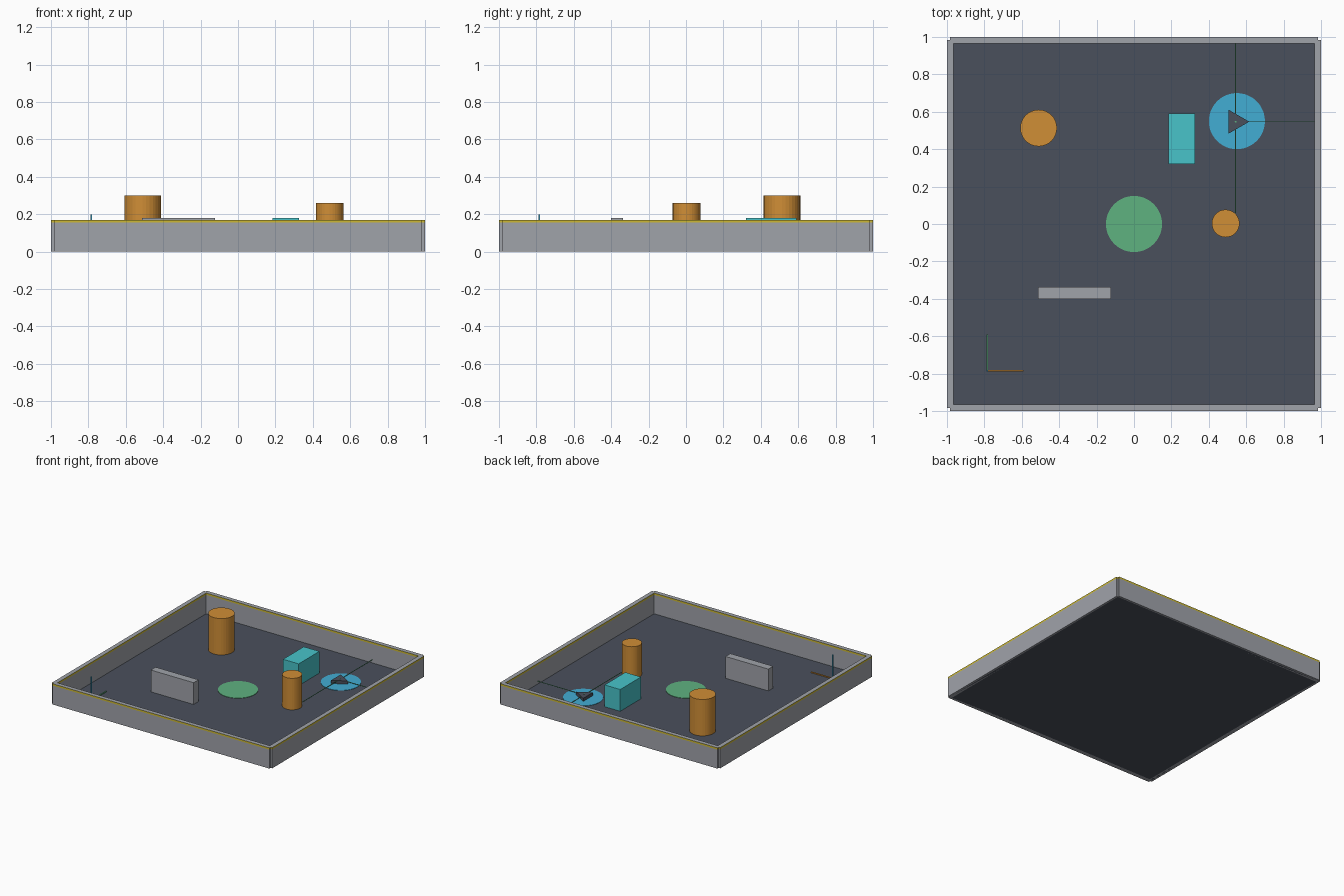
import bpy, bmesh
from math import radians
from mathutils import Matrix, Vector

default = bpy.data.objects.get("Cube")
if default:
    bpy.data.objects.remove(default, do_unlink=True)


def material(name, rgb):
    """Flat colour from 0-255 display values."""
    lin = [((c / 255 + 0.055) / 1.055) ** 2.4 for c in rgb]
    m = bpy.data.materials.new(name)
    m.use_nodes = True
    m.diffuse_color = (*lin, 1)
    m.node_tree.nodes["Principled BSDF"].inputs["Base Color"].default_value = (*lin, 1)
    return m


charcoal = material("charcoal", (74, 80, 92))
grey = material("grey", (160, 163, 170))
yellow = material("yellow", (205, 185, 52))
orange = material("orange", (208, 142, 54))
teal = material("teal", (72, 196, 202))
blue = material("blue", (66, 173, 211))
green = material("green", (95, 178, 128))


def finish(name, bm, *mats):
    mesh = bpy.data.meshes.new(name)
    bm.to_mesh(mesh)
    bm.free()
    for m in mats:
        mesh.materials.append(m)
    ob = bpy.data.objects.new(name, mesh)
    bpy.context.collection.objects.link(ob)
    return ob


def box_mesh(lo, hi):
    lo, hi = Vector(lo), Vector(hi)
    bm = bmesh.new()
    bmesh.ops.create_cube(bm, size=1, matrix=Matrix.Translation((lo + hi) / 2)
                          @ Matrix.Diagonal((*(hi - lo), 1)))
    return bm


def box(name, lo, hi, mat):
    return finish(name, box_mesh(lo, hi), mat)


def cylinder(name, x, y, radius, z0, z1, mat, sides=32):
    bm = bmesh.new()
    bmesh.ops.create_cone(bm, cap_ends=True, segments=sides, radius1=radius,
                          radius2=radius, depth=z1 - z0,
                          matrix=Matrix.Translation((x, y, (z0 + z1) / 2)))
    return finish(name, bm, mat)


# Floor sheet
bm = bmesh.new()
bmesh.ops.create_grid(bm, x_segments=1, y_segments=1, size=0.985)
finish("floor", bm, charcoal)

# Perimeter walls with a yellow band along the upper edge of their sides
WALL_TOP, BAND = 0.17, 0.155


def wall(name, lo, hi):
    bm = box_mesh((*lo, 0), (*hi, WALL_TOP))
    bmesh.ops.bisect_plane(bm, geom=bm.verts[:] + bm.edges[:] + bm.faces[:],
                           plane_co=(0, 0, BAND), plane_no=(0, 0, 1))
    bm.normal_update()
    for f in bm.faces:
        f.material_index = int(f.calc_center_median().z > BAND and abs(f.normal.z) < 0.5)
    finish(name, bm, grey, yellow)


wall("front_wall", (-0.985, -1), (0.985, -0.965))
wall("back_wall", (-0.985, 0.965), (0.985, 1))
wall("right_wall", (-1, -0.985), (-0.965, 0.985))
wall("left_wall", (0.965, -0.985), (1, 0.985))

# Obstacles
BASE = 0.001
cylinder("large_pillar", -0.51, 0.513, 0.098, BASE, 0.3, orange)
cylinder("small_pillar", 0.49, 0.003, 0.074, BASE, 0.26, orange)
box("teal_block", (0.185, 0.32, BASE), (0.327, 0.59, 0.18), teal)
box("grey_barrier", (-0.513, -0.4, BASE), (-0.123, -0.337, 0.18), grey)

# Floor discs
cylinder("green_disc", 0, 0, 0.15, BASE, 0.004, green, 48)
cylinder("blue_disc", 0.55, 0.55, 0.15, BASE, 0.004, blue, 48)

# Direction arrow, pointing to +x, with a small hub
AX, AY = 0.543, 0.547
arrow = cylinder("direction_arrow", 0, 0, 0.073, 0.004, 0.03, charcoal, 3)
tip = max(arrow.data.vertices, key=lambda v: v.co.x)
if abs(tip.co.y) > 0.01:
    # The primitive starts its first corner on the y axis
    arrow.data.transform(Matrix.Rotation(radians(-90), 4, "Z"))
arrow.location = (AX, AY, 0)
cylinder("arrow_hub", AX, AY, 0.005, 0.028, 0.033, green, 8)

# Thin sensor beams, running to the walls and the small pillar
R, BZ = 0.002, 0.024
box("front_beam", (AX, AY - R, BZ - R), (0.965, AY + R, BZ + R), green)
box("left_beam", (AX - R, AY, BZ - R), (AX + R, 0.965, BZ + R), green)
box("right_beam", (AX - R, 0.058, BZ - R), (AX + R, AY, BZ + R), green)

# Corner axis marker
O, W, L = -0.785, 0.004, 0.195
for i, (name, mat) in enumerate((("x_axis_bar", orange), ("y_axis_bar", green),
                                 ("z_axis_bar", blue))):
    lo = [O - W, O - W, BASE]
    hi = [O + W, O + W, BASE + 2 * W]
    hi[i] = (O, O, 0.005)[i] + L
    box(name, lo, hi, mat)
